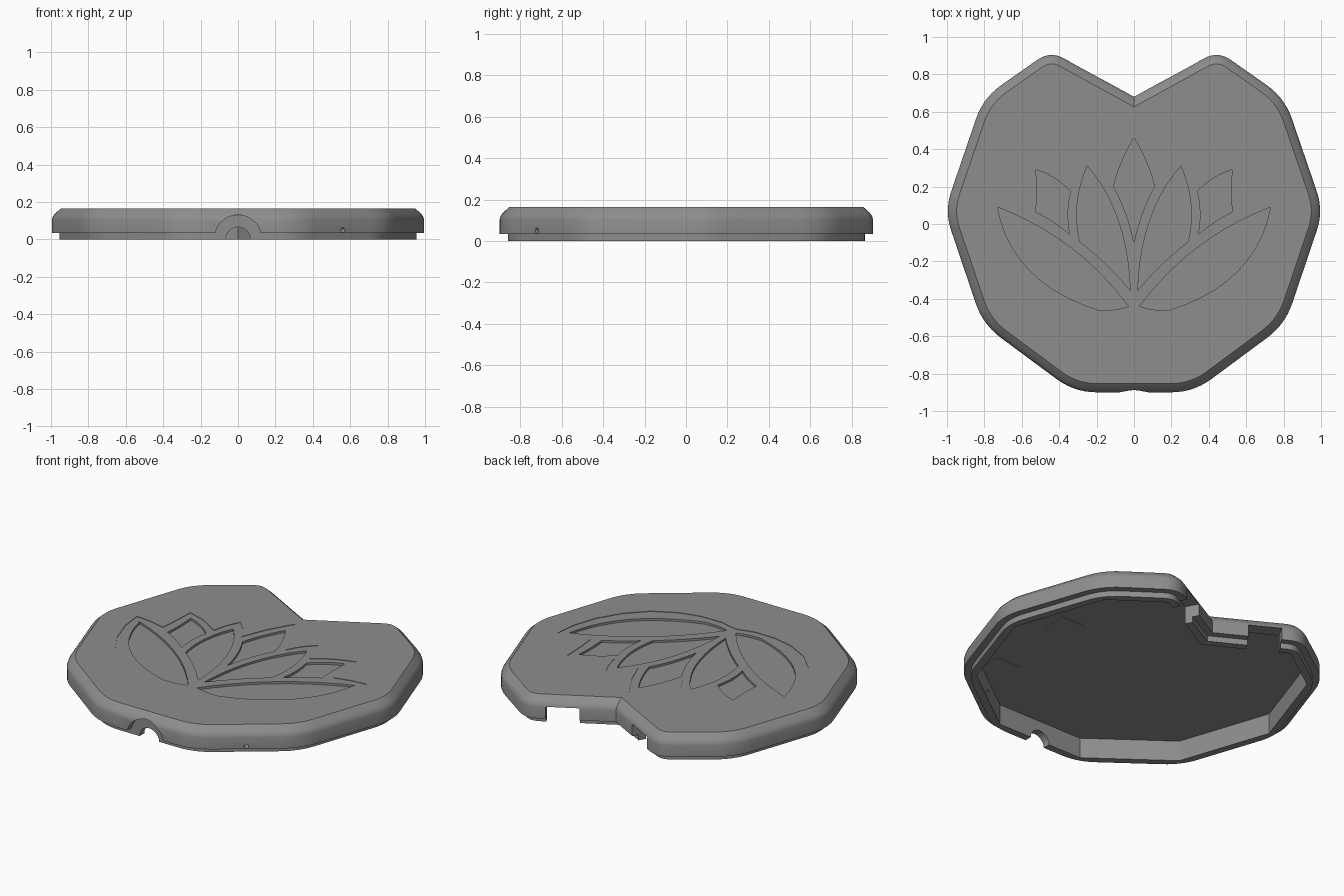
import bpy, bmesh, math
from mathutils import Vector, Matrix

if "Cube" in bpy.data.objects:
    bpy.data.objects.remove(bpy.data.objects["Cube"])

grey = bpy.data.materials.new("warm_grey")
grey.diffuse_color = (0.27, 0.27, 0.27, 1)
grey.use_nodes = True
grey.node_tree.nodes["Principled BSDF"].inputs["Base Color"].default_value = grey.diffuse_color


def mirrored(right):
    """Close a right-half outline (listed top to bottom) across x = 0."""
    left = [(-x, y) for x, y in reversed(right) if x > 1e-6]
    return right + left


def rounded(pts, cuts, steps=7):
    """Replace each corner with a smooth arc; cut = distance used on each side."""
    out = []
    for i, p in enumerate(pts):
        p, a, b = Vector(p), Vector(pts[i - 1]), Vector(pts[(i + 1) % len(pts)])
        if cuts[i] == 0:
            out.append(p)
            continue
        s = p + (a - p).normalized() * cuts[i]
        e = p + (b - p).normalized() * cuts[i]
        for k in range(steps + 1):
            t = k / steps
            out.append(s * (1 - t) ** 2 + p * 2 * t * (1 - t) + e * t * t)
    return out


def inset(pts, d):
    """Mitred inward offset of a clockwise outline."""
    out = []
    pts = [Vector(p) for p in pts]
    for i, p in enumerate(pts):
        u = (p - pts[i - 1]).normalized()
        v = (pts[(i + 1) % len(pts)] - p).normalized()
        n1, n2 = Vector((u.y, -u.x)), Vector((v.y, -v.x))
        out.append(p + (n1 + n2) * d / (1 + n1.dot(n2)))
    return out


def loft(name, rings):
    """Solid from a stack of (outline, z) rings."""
    bm = bmesh.new()
    loops = [[bm.verts.new((p[0], p[1], z)) for p in o] for o, z in rings]
    n = len(loops[0])
    for lo, hi in zip(loops, loops[1:]):
        for i in range(n):
            j = (i + 1) % n
            bm.faces.new((lo[i], lo[j], hi[j], hi[i]))
    bm.faces.new(loops[0])
    bm.faces.new(loops[-1])
    bmesh.ops.recalc_face_normals(bm, faces=bm.faces)
    me = bpy.data.meshes.new(name)
    bm.to_mesh(me)
    bm.free()
    ob = bpy.data.objects.new(name, me)
    me.materials.append(grey)
    bpy.context.collection.objects.link(ob)
    return ob


def prism(name, outline, z0, z1):
    return loft(name, [(outline, z0), (outline, z1)])


def cylinder(name, r, start, end, segs=40):
    """Round cutter running from start to end."""
    start, end = Vector(start), Vector(end)
    circle = [(r * math.cos(2 * math.pi * k / segs), r * math.sin(2 * math.pi * k / segs))
              for k in range(segs)]
    ob = prism(name, circle, 0, (end - start).length)
    turn = (end - start).to_track_quat('Z', 'Y').to_matrix().to_4x4()
    ob.data.transform(Matrix.Translation(start) @ turn)
    return ob


def arcs(pts, steps=10):
    """Closed outline from alternating corner / point-on-curve entries."""
    out = []
    for i in range(0, len(pts), 2):
        a, m, b = Vector(pts[i]), Vector(pts[i + 1]), Vector(pts[(i + 2) % len(pts)])
        c = m * 2 - (a + b) / 2
        for k in range(steps):
            t = k / steps
            out.append(a * (1 - t) ** 2 + c * 2 * t * (1 - t) + b * t * t)
    return out


def flip(outline):
    return [(-p[0], p[1]) for p in outline]


# Lid shell: lip, rim, wall and softened top edge
half = [(0, .68), (.448, .926), (.806, .675), (1.013, .07), (.808, -.537), (.318, -.9)]
corners = mirrored(half)
cut_half = [0, .085, .12, .11, .12, .12]
outline = rounded(corners, cut_half + cut_half[:0:-1])
profile = [(.04, 0), (.04, .035), (0, .035), (0, .105), (.005, .121), (.015, .136),
           (.047, .165)]
lid = loft("lid", [(inset(outline, d), z) for d, z in profile])

TOP = .165
cutters = []

# Hollow underside
cutters.append(prism("cavity_cutter", inset(corners, .085), -.1, .125))

# Cable arch at the front: wide through the wall, narrow through the lip
cutters.append(cylinder("arch_cutter", .125, (0, -1, .006), (0, -.862, .006)))
cutters.append(cylinder("cable_cutter", .066, (0, -1, 0), (0, -.7, 0)))

# Small hole in the front right wall
cutters.append(cylinder("pin_hole_cutter", .013, (.62, -.80, .05), (.48, -.61, .05), 16))

# Rectangular openings on both sides of the back notch
edge = (Vector(half[1]) - Vector(half[0])).normalized()
inward = Vector((edge.y, -edge.x))
a = Vector(half[0]) + edge * .205
b = Vector(half[0]) + edge * .394
slot = [a - inward * .05, b - inward * .05, b + inward * .13, a + inward * .13]
cutters.append(prism("right_slot_cutter", slot, -.1, .108))
cutters.append(prism("left_slot_cutter", flip(slot), -.1, .108))

# Flower: shallow border, deeper petals
border = [(0, .555), (.09, .40), (.15, .25), (.2, .335), (.265, .4), (.303, .32),
          (.325, .23), (.44, .303), (.565, .345), (.57, .22), (.58, .1), (.68, .125),
          (.78, .135), (.765, 0), (.715, -.15), (.63, -.29), (.52, -.4), (.38, -.475),
          (.25, -.505), (.12, -.508), (0, -.48)]
cutters.append(prism("flower_border_cutter", mirrored(border), TOP - .003, TOP + .05))

centre = arcs([(0, .46), (.065, .335), (.11, .2), (.045, .06), (0, -.1),
               (-.045, .06), (-.11, .2), (-.065, .335)])
cutters.append(prism("centre_petal_cutter", centre, TOP - .016, TOP + .05))
petals = {
    "inner": [(.25, .31), (.303, .11), (.29, -.095), (.15, -.215), (.02, -.355),
              (.085, .02)],
    "middle": [(.34, .175), (.425, .245), (.525, .29), (.52, .18), (.525, .065),
               (.43, .01), (.345, -.055), (.355, .06)],
    "outer": [(.775, .09), (.59, -.25), (.2, -.46), (.11, -.458), (.03, -.44),
              (.36, -.125)],
}
for label, pts in petals.items():
    shape = arcs(pts)
    if label == "outer":
        shape = [Vector((p[0] * .94 + .002, p[1])) for p in shape]
    for side, o in (("right", shape), ("left", flip(shape))):
        cutters.append(prism(f"{side}_{label}_petal_cutter", o, TOP - .016, TOP + .05))

# Apply the cuts
for c in cutters:
    m = lid.modifiers.new(c.name, 'BOOLEAN')
    m.operation, m.solver, m.object = 'DIFFERENCE', 'EXACT', c
dg = bpy.context.evaluated_depsgraph_get()
mesh = bpy.data.meshes.new_from_object(lid.evaluated_get(dg))
lid.modifiers.clear()
lid.data = mesh
for c in cutters:
    bpy.data.objects.remove(c)

# Thin square pads on the ceiling of the cavity
for name, x, y in (("side_pad", .57, .08), ("corner_pad", .56, -.5)):
    s = .08
    prism(name, [(x - s, y - s), (x - s, y + s), (x + s, y + s), (x + s, y - s)], .121, .128)

# Smooth the rounded wall, keep cut edges sharp
bpy.ops.object.select_all(action='DESELECT')
lid.select_set(True)
bpy.context.view_layer.objects.active = lid
bpy.ops.object.shade_smooth_by_angle(angle=math.radians(30))
